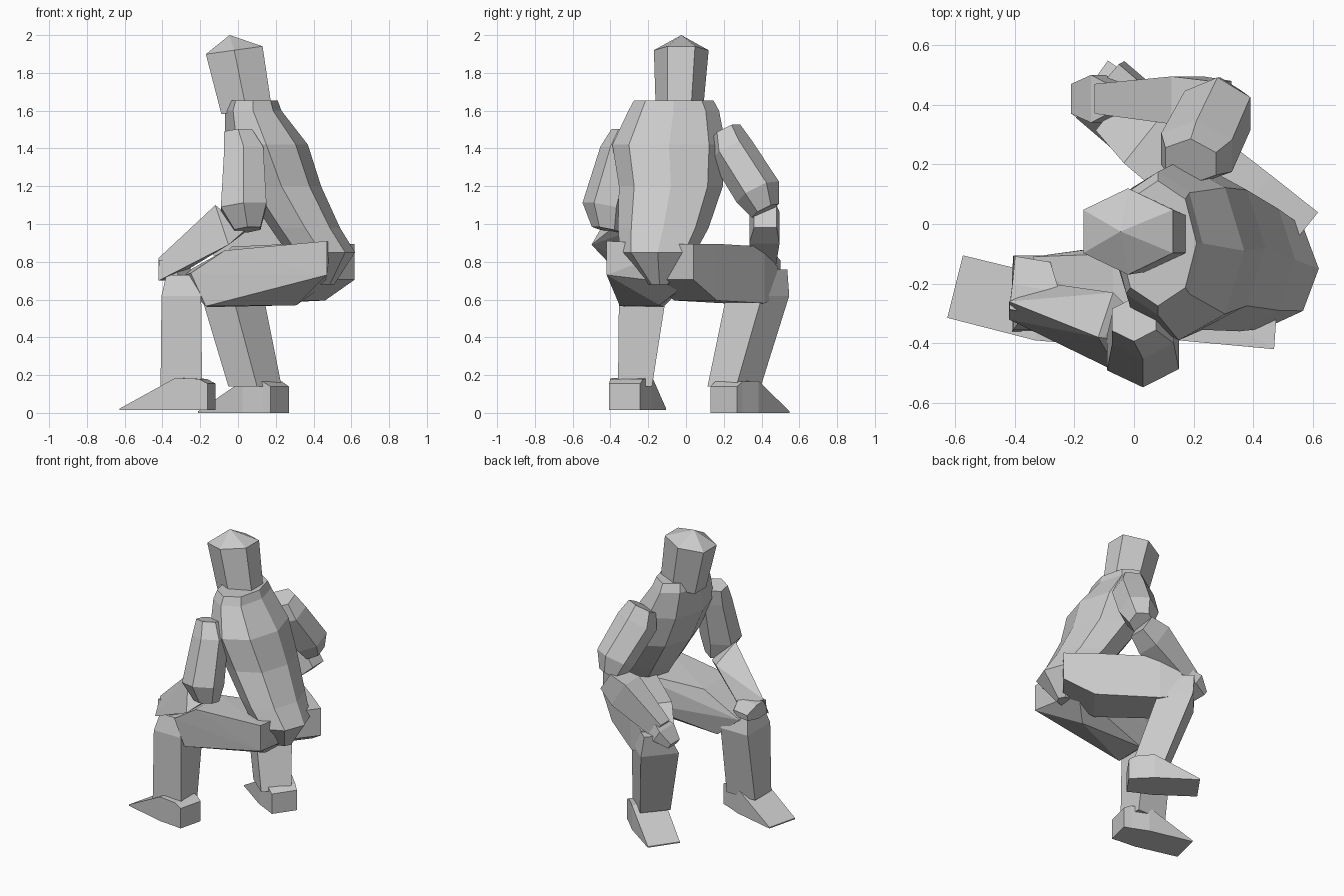
import bpy, bmesh
from math import cos, sin, pi, sqrt
from mathutils import Vector

if "Cube" in bpy.data.objects:
    bpy.data.objects.remove(bpy.data.objects["Cube"])

UP, FACE = (0, 0, 1), (-1, 0, 0)


def add_object(name, bm):
    bmesh.ops.recalc_face_normals(bm, faces=bm.faces)
    mesh = bpy.data.meshes.new(name)
    bm.to_mesh(mesh)
    bm.free()
    bpy.context.collection.objects.link(bpy.data.objects.new(name, mesh))


def loft(name, stations, n=4, axis=None, ref=UP, tip=None):
    """Skin rings (x, y, z, half width, half depth) along an axis; optional pointed end."""
    first, last = Vector(stations[0][:3]), Vector(stations[-1][:3])
    ax = Vector(axis).normalized() if axis else (last - first).normalized()
    side = ax.cross(Vector(ref)).normalized()
    up = side.cross(ax)
    phase, grow = (pi / 4, sqrt(2)) if n == 4 else (0, 1)
    bm = bmesh.new()
    rings = []
    for x, y, z, w, d in stations:
        ring = []
        for i in range(n):
            a = phase + 2 * pi * i / n
            ring.append(bm.verts.new(Vector((x, y, z)) + side * (w * grow * cos(a)) + up * (d * grow * sin(a))))
        rings.append(ring)
    for p, q in zip(rings, rings[1:]):
        for i in range(n):
            j = (i + 1) % n
            bm.faces.new((p[i], p[j], q[j], q[i]))
    bm.faces.new(rings[0])
    if tip:
        t = bm.verts.new(tip)
        for i in range(n):
            bm.faces.new((rings[-1][i], rings[-1][(i + 1) % n], t))
    else:
        bm.faces.new(rings[-1])
    add_object(name, bm)


def chunk(name, points):
    """Faceted block: convex hull of a few corner points."""
    bm = bmesh.new()
    for p in points:
        bm.verts.new(p)
    bmesh.ops.convex_hull(bm, input=bm.verts)
    add_object(name, bm)


def foot(name, heel, toe, ground):
    """Wedge foot: square heel, flat instep, thin wide toe."""
    h, t = Vector((*heel, 0)), Vector((*toe, 0))
    stations = []
    for f, width, height in ((0, .085, .14), (.1, .09, .165), (.36, .11, .17), (1, .108, .008)):
        p = h.lerp(t, f)
        stations.append((p.x, p.y, ground + height / 2, width, height / 2))
    loft(name, stations, axis=t - h)


# head and neck
loft("head", [(.045, -.035, 1.60, .125, .155), (-.02, -.025, 1.92, .145, .175)], 6,
     axis=(-.14, 0, 1), ref=FACE, tip=(-.045, -.025, 2.0))
loft("neck", [(.07, -.05, 1.50, .11, .12), (.05, -.035, 1.62, .1, .11)], 6, ref=FACE)

# torso, leaning forward
loft("torso", [(.43, -.14, .68, .06, .08), (.44, -.15, .85, .2, .18), (.355, -.12, .98, .24, .185),
               (.23, -.08, 1.2, .275, .21), (.15, -.09, 1.42, .3, .22),
               (.08, -.065, 1.60, .24, .15), (.08, -.065, 1.655, .21, .13)], 8, axis=UP, ref=FACE)

# thighs
chunk("right_thigh", [(.47, -.42, .91), (.47, -.42, .73), (.31, -.14, .57), (.5, 0, .89), (.46, 0, .68),
                      (-.07, -.37, .86), (-.07, -.1, .86), (-.34, -.11, .71), (-.25, -.35, .74),
                      (-.17, -.35, .565), (-.16, -.12, .56)])
loft("left_thigh", [(.53, -.07, .80, .14, .095), (.37, .05, .745, .145, .15),
                    (.05, .31, .73, .135, .15), (-.06, .40, .69, .11, .08)], axis=(-.6, .48, 0))

# shins
loft("right_shin", [(-.31, -.23, .73, .09, .07), (-.3, -.23, .62, .125, .105), (-.3, -.27, .14, .09, .11)],
     axis=(0, 0, -1), ref=FACE)
loft("left_shin", [(-.05, .43, .76, .08, .07), (-.03, .38, .62, .125, .11), (.09, .255, .14, .1, .1)],
     axis=(0, 0, -1), ref=(-.7, .6, 0))

# feet
foot("right_foot", (-.14, -.325), (-.6, -.21), .015)
foot("left_foot", (.22, .2), (-.15, .46), 0)

# upper arms
loft("right_upper_arm", [(0, -.32, 1.49, .075, .085), (.03, -.35, 1.39, .105, .12),
                         (.03, -.43, 1.09, .12, .14), (.05, -.42, .97, .08, .08)], 6, ref=FACE)
loft("left_upper_arm", [(.19, .21, 1.49, .085, .1), (.21, .24, 1.39, .12, .14),
                        (.28, .38, 1.17, .125, .13), (.29, .42, 1.07, .08, .08)], 6, ref=FACE)

# forearms
chunk("right_forearm", [(-.12, -.38, 1.1), (-.42, -.26, .82), (-.42, -.32, .70), (-.05, -.5, .89),
                        (-.07, -.23, .98), (-.28, -.2, .75), (.04, -.4, .97), (.03, -.33, .95)])
loft("left_forearm", [(.29, .42, 1.04, .06, .07), (.18, .415, .98, .08, .1),
                      (-.1, .42, .79, .05, .06)])

# hands resting on the knees
loft("right_hand", [(-.37, -.3, .76, .05, .05), (-.33, -.22, .75, .08, .05), (-.34, -.12, .74, .06, .02)])
loft("left_hand", [(-.06, .42, .8, .05, .05), (-.12, .42, .77, .08, .045), (-.2, .42, .71, .05, .02)])
